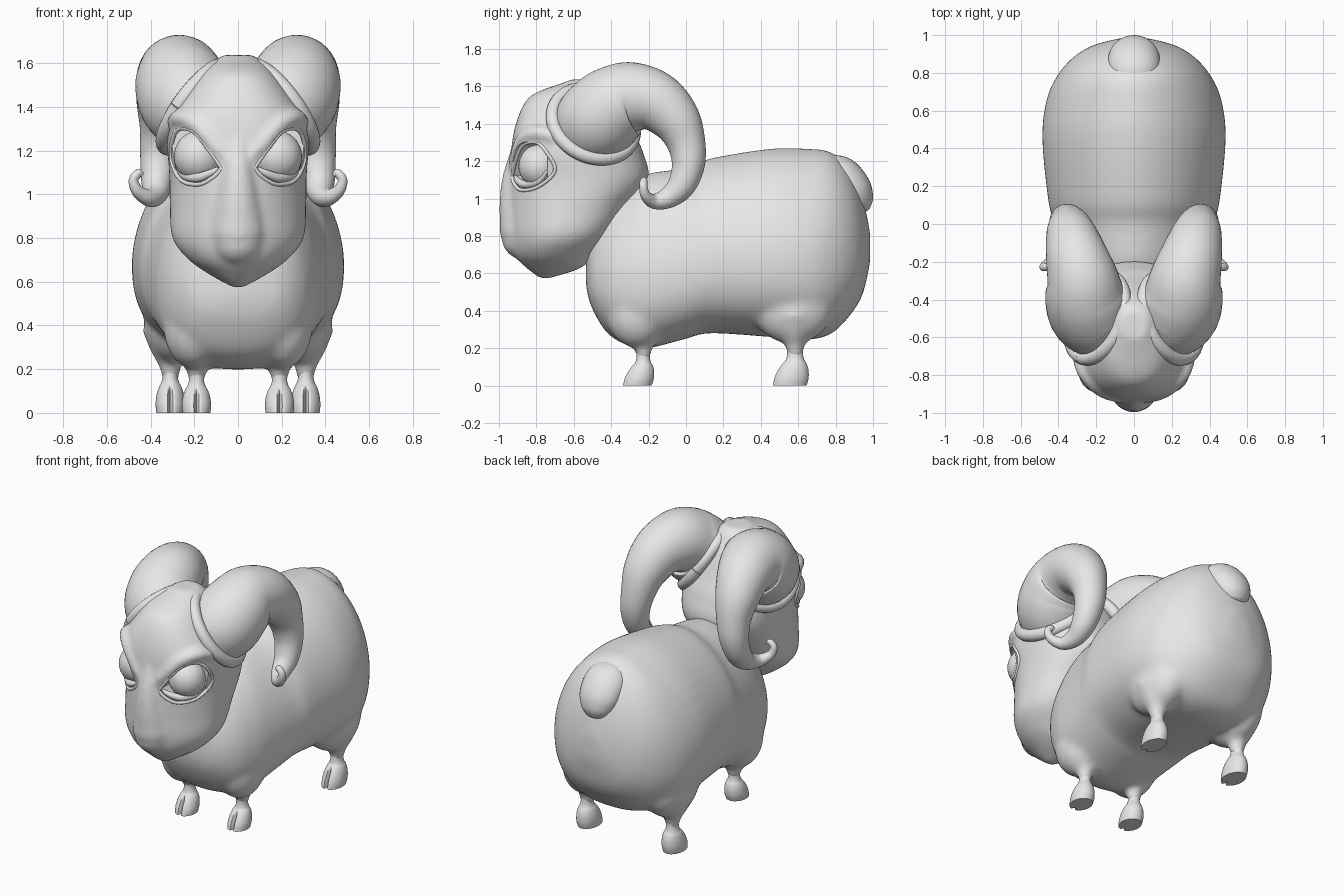
import bpy, bmesh, math
from mathutils import Vector, Matrix, Quaternion

cube = bpy.data.objects.get("Cube")
if cube:
    bpy.data.objects.remove(cube, do_unlink=True)

grey = bpy.data.materials.new("plain grey")
grey.use_nodes = True
grey.diffuse_color = (0.8, 0.8, 0.8, 1)
grey.node_tree.nodes["Principled BSDF"].inputs["Base Color"].default_value = (0.8, 0.8, 0.8, 1)


def spline(pts, n=6):
    """Smooth curve through tuples of any length."""
    out = []
    for i in range(len(pts) - 1):
        p0, p1, p2 = pts[max(i - 1, 0)], pts[i], pts[i + 1]
        p3 = pts[min(i + 2, len(pts) - 1)]
        for k in range(n):
            t = k / n
            out.append(tuple(0.5 * (2 * b + (c - a) * t + (2 * a - 5 * b + 4 * c - d) * t * t
                                    + (3 * b - a - 3 * c + d) * t ** 3)
                             for a, b, c, d in zip(p0, p1, p2, p3)))
    return out + [pts[-1]]


def loft(bm, rings):
    """Skin a list of point rings and cap both ends."""
    vs = [[bm.verts.new(p) for p in r] for r in rings]
    n = len(vs[0])
    for a, b in zip(vs, vs[1:]):
        for i in range(n):
            bm.faces.new((a[i], a[(i + 1) % n], b[(i + 1) % n], b[i]))
    bm.faces.new(vs[0])
    bm.faces.new(vs[-1])


def tube(bm, pts, n=6, seg=24):
    """Sweep a circle along (x, y, z, radius) points."""
    path = spline(pts, n)
    pos = [Vector(p[:3]) for p in path]
    rings, side, old = [], None, None
    for i, p in enumerate(pos):
        t = (pos[min(i + 1, len(pos) - 1)] - pos[max(i - 1, 0)]).normalized()
        side = t.orthogonal().normalized() if old is None else old.rotation_difference(t) @ side
        old = t
        r = max(path[i][3], 0.004)
        rings.append([p + r * (Quaternion(t, 2 * math.pi * k / seg) @ side) for k in range(seg)])
    loft(bm, rings)


def oval(a, p):
    """Unit superellipse point."""
    c, s = math.cos(a), math.sin(a)
    return math.copysign(abs(c) ** (2 / p), c), math.copysign(abs(s) ** (2 / p), s)


def ball(bm, loc, size):
    m = Matrix.Translation(loc) @ Matrix.Diagonal((*size, 1))
    bmesh.ops.create_uvsphere(bm, u_segments=40, v_segments=24, radius=1, matrix=m)


def finish(bm, name):
    bmesh.ops.recalc_face_normals(bm, faces=bm.faces)
    me = bpy.data.meshes.new(name)
    bm.to_mesh(me)
    bm.free()
    ob = bpy.data.objects.new(name, me)
    bpy.context.collection.objects.link(ob)
    me.materials.append(grey)
    return ob


def bake(ob):
    """Apply all modifiers."""
    dg = bpy.context.evaluated_depsgraph_get()
    me = bpy.data.meshes.new_from_object(ob.evaluated_get(dg))
    ob.modifiers.clear()
    ob.data = me
    me.materials.clear()
    me.materials.append(grey)


def fuse(ob, iterations):
    """Melt overlapping pieces into one soft skin."""
    m = ob.modifiers.new("fuse", 'REMESH')
    m.mode, m.voxel_size = 'VOXEL', 0.015
    m = ob.modifiers.new("soften", 'SMOOTH')
    m.factor, m.iterations = 0.5, iterations
    bake(ob)


parts = []
SEG = 48
ANG = [2 * math.pi * (k + 0.5) / SEG for k in range(SEG)]

# Body: sections along y as (y, bottom, top, half width), boxier below than above
BODY = [(-0.535, .53, .66, .05), (-.505, .42, .80, .20), (-.42, .28, .98, .30), (-.3, .21, 1.08, .36),
        (-.2, .2, 1.135, .385), (0, .25, 1.165, .425), (.13, .28, 1.215, .455), (.45, .26, 1.267, .486),
        (.65, .245, 1.267, .465), (.78, .28, 1.247, .41), (.88, .38, 1.15, .325), (.945, .49, 1.0, .22),
        (.985, .66, .82, .07)]


def body_ring(y, lo, hi, w):
    mid, ring = lo + .42 * (hi - lo), []
    for a in ANG:
        u, v = oval(a, 1.85 if math.sin(a) > 0 else 2.45)
        ring.append((w * u, y, mid + v * (hi - mid if v > 0 else mid - lo)))
    return ring


bm = bmesh.new()
loft(bm, [body_ring(*s) for s in spline(BODY)])
for s in (1, -1):
    # shoulders, thighs and the skin funnels running into the shins
    ball(bm, (s * .2, -.26, .39), (.14, .165, .19))
    ball(bm, (s * .29, .57, .43), (.14, .22, .208))
    tube(bm, [(s * .19, -.235, .36, .12), (s * .19, -.23, .26, .085), (s * .19, -.227, .2, .05), (s * .19, -.227, .14, .04)])
    tube(bm, [(s * .31, .575, .38, .13), (s * .31, .58, .28, .09), (s * .31, .583, .215, .053), (s * .31, .583, .15, .042)])
body = finish(bm, "body")
fuse(body, 20)
parts.append(body)

# Tail, wide where it leaves the back
bm = bmesh.new()
tube(bm, [(0, .66, 1.1, .07), (0, .75, 1.13, .094), (0, .825, 1.118, .108), (0, .887, 1.05, .105),
          (0, .917, .995, .088), (0, .929, .95, .062), (0, .933, .927, .035), (0, .935, .918, .005)], 6, 32)
bmesh.ops.scale(bm, vec=(1.28, 1, 1), verts=bm.verts)
parts.append(finish(bm, "tail"))

# Hooves with ankles: (z, half length, half width), cleft at the front
HOOF = [(0, .078, .063), (.035, .08, .067), (.075, .071, .062), (.105, .056, .052), (.122, .043, .042),
        (.145, .037, .035), (.17, .036, .035), (.22, .04, .04)]
for leg, x, y, grow, lean in (("front", .19, -.262, 1, .033), ("hind", .31, .553, 1.17, .03)):
    for side, s in (("left", 1), ("right", -1)):
        bm = bmesh.new()
        rings = []
        for z, l, w in spline(HOOF, 4):
            ring = []
            for a in [2 * math.pi * k / 64 for k in range(64)]:
                off = abs(a - 1.5 * math.pi)
                f = 1 - .4 * math.exp(-(off / .13) ** 2) * min(1, max(0, (.12 - z) / .04))
                ring.append((s * x + w * f * math.cos(a),
                             y + lean * min(z / .12, 1) + l * grow * f * math.sin(a),
                             z * (1 + (grow - 1) * .7)))
            rings.append(ring)
        loft(bm, rings)
        parts.append(finish(bm, f"{leg}_{side}_hoof"))

# Head: sections up z as (z, front y, back y, half width, squareness of the face)
HEAD = [(.572, -.78, -.735, .02, 2), (.63, -.855, -.56, .125, 1.9), (.7, -.92, -.5, .225, 1.85),
        (.8, -.945, -.4, .3, 1.85), (.95, -.95, -.3, .312, 1.9), (1.1, -.945, -.2, .315, 2.1),
        (1.25, -.935, -.23, .325, 2.4), (1.36, -.92, -.28, .305, 2.4), (1.47, -.885, -.33, .235, 2.3),
        (1.54, -.84, -.37, .18, 2.2), (1.578, -.775, -.4, .145, 2.2), (1.608, -.69, -.42, .11, 2.2),
        (1.637, -.61, -.46, .07, 2.2)]


def face_y(x, z):
    """Front surface of the head at x, z."""
    for a, b in zip(HEAD, HEAD[1:]):
        if a[0] <= z <= b[0]:
            t = (z - a[0]) / (b[0] - a[0])
            f, k, w, p = (a[i] + (b[i] - a[i]) * t for i in (1, 2, 3, 4))
            return (f + k) / 2 - (k - f) / 2 * max(1 - min(abs(x) / w, 1) ** p, 0) ** (1 / p)
    return -.8


def head_ring(z, f, k, w, p):
    pts = [oval(a, 2.35 if math.sin(a) > 0 else p) for a in ANG]
    return [(w * u, (f + k) / 2 + (k - f) / 2 * v, z) for u, v in pts]


bm = bmesh.new()
loft(bm, [head_ring(*s) for s in spline(HEAD)])
# muzzle ridge and brows
tube(bm, [(0, -.885, 1.32, .03), (0, -.9, 1.22, .05), (0, -.912, 1.1, .073), (0, -.9, .97, .1),
          (0, -.872, .86, .127), (0, -.868, .79, .124), (0, -.88, .725, .1), (0, -.888, .69, .06), (0, -.89, .678, .01)])
for s in (1, -1):
    tube(bm, [(s * x, face_y(x, z) + .016, z, r) for x, z, r in
              ((.04, 1.15, .025), (.11, 1.23, .035), (.19, 1.32, .042), (.26, 1.35, .042), (.3, 1.325, .032))])
head = finish(bm, "head")
fuse(head, 9)

# Eye sockets cut into the head
EYE = [(.075, 1.12), (.13, 1.2), (.2, 1.285), (.265, 1.3), (.3, 1.25), (.303, 1.15),
       (.26, 1.065), (.18, 1.045), (.11, 1.08), (.075, 1.12)]
bm = bmesh.new()
for s in (1, -1):
    outline = spline(EYE, 5)[:-1]
    loft(bm, [[(s * x, y, z) for x, z in outline] for y in (-1.1, -.74)])
cutter = finish(bm, "socket_cutter")
cutter.hide_render = True
cut = head.modifiers.new("sockets", 'BOOLEAN')
cut.operation, cut.solver, cut.object = 'DIFFERENCE', 'EXACT', cutter
bake(head)
bpy.data.objects.remove(cutter, do_unlink=True)
parts.append(head)

# Horn path: (x, y, z, radius)
HORN = [(.13, -.53, 1.365, .20), (.22, -.475, 1.42, .222), (.257, -.39, 1.495, .215), (.273, -.29, 1.54, .19),
        (.307, -.16, 1.515, .162), (.333, -.055, 1.42, .133), (.346, 0, 1.3, .104), (.36, .012, 1.18, .088),
        (.37, -.025, 1.07, .074), (.378, -.095, 1.005, .057), (.41, -.17, .985, .04), (.46, -.215, 1.015, .028),
        (.478, -.228, 1.065, .022), (.455, -.225, 1.095, .02), (.44, -.222, 1.085, .012)]
for side, s in (("left", 1), ("right", -1)):
    # horn
    bm = bmesh.new()
    tube(bm, [(s * x, y, z, r) for x, y, z, r in HORN], 8, 40)
    parts.append(finish(bm, f"{side}_horn"))

    # skin collar around the horn base
    bm = bmesh.new()
    rot = Vector((s * .76, .28, .56)).to_track_quat('Z', 'Y')
    ring = [Vector((s * .195, -.495, 1.4)) + rot @ Vector((.226 * math.cos(a), .226 * math.sin(a), 0))
            for a in (2 * math.pi * k / 32 for k in range(33))]
    tube(bm, [(*p, .038) for p in ring], 2, 16)
    parts.append(finish(bm, f"{side}_horn_collar"))

    # eyeball, eyelid rim and lower lid fold
    bm = bmesh.new()
    ball(bm, (s * .18, -.782, 1.172), (.113, .113, .118))
    parts.append(finish(bm, f"{side}_eye"))
    bm = bmesh.new()
    tube(bm, [(s * x, face_y(x, z) + .006, z, .01) for x, z in EYE], 5, 12)
    tube(bm, [(s * x, face_y(x, z) + .018, z, r) for x, z, r in
              ((.09, 1.12, .008), (.13, 1.095, .018), (.19, 1.075, .022), (.25, 1.092, .02), (.285, 1.15, .008))], 5, 12)
    parts.append(finish(bm, f"{side}_eyelids"))

# Smooth shading
for ob in bpy.context.view_layer.objects:
    ob.select_set(ob in parts)
bpy.context.view_layer.objects.active = body
bpy.ops.object.shade_smooth_by_angle(angle=math.radians(45))
